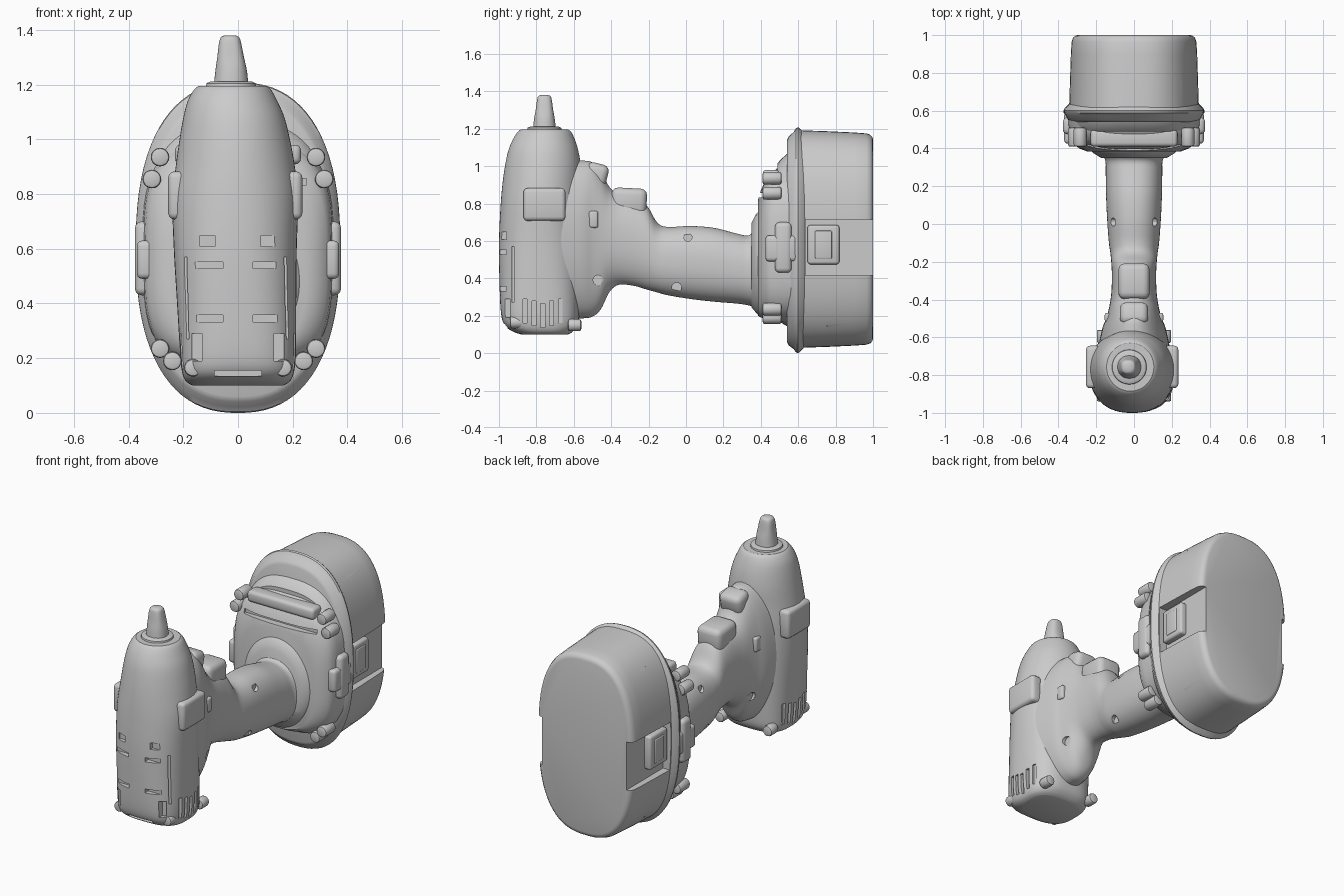
import bpy, bmesh, math
from mathutils import Matrix, Vector, Euler

def finish(name, bm, angle=35):
    bmesh.ops.recalc_face_normals(bm, faces=bm.faces)
    me = bpy.data.meshes.new(name)
    bm.to_mesh(me)
    bm.free()
    ob = bpy.data.objects.new(name, me)
    bpy.context.collection.objects.link(ob)
    if angle:
        smooth(ob, angle)
    return ob

def activate(ob):
    bpy.ops.object.select_all(action='DESELECT')
    ob.select_set(True)
    bpy.context.view_layer.objects.active = ob

def smooth(ob, angle=35):
    activate(ob)
    bpy.ops.object.shade_smooth_by_angle(angle=math.radians(angle))

def spline(secs, n):
    """Catmull-Rom interpolation between cross-sections."""
    out = []
    for i in range(len(secs) - 1):
        p = [secs[max(i - 1, 0)], secs[i], secs[i + 1], secs[min(i + 2, len(secs) - 1)]]
        for k in range(n):
            t = k / n
            out.append([0.5 * (2*b + (c - a)*t + (2*a - 5*b + 4*c - d)*t*t + (3*b - a - 3*c + d)*t**3)
                        for a, b, c, d in zip(*p)])
    return out + [list(secs[-1])]

def loft(name, axis, secs, n=1, seg=64, angle=35):
    """Skin superellipse sections (t, c1, c2, r1, r2, exponent) along y or z."""
    bm = bmesh.new()
    rings = []
    for t, c1, c2, r1, r2, e in (spline(secs, n) if n > 1 else secs):
        ring = []
        for k in range(seg):
            a = 2 * math.pi * (k + 0.5) / seg
            c, s = math.cos(a), math.sin(a)
            u = c1 + r1 * math.copysign(abs(c) ** (2 / e), c)
            v = c2 + r2 * math.copysign(abs(s) ** (2 / e), s)
            ring.append(bm.verts.new((u, t, v) if axis == 'y' else (u, v, t)))
        rings.append(ring)
    for a, b in zip(rings, rings[1:]):
        for k in range(seg):
            bm.faces.new((a[k], a[(k + 1) % seg], b[(k + 1) % seg], b[k]))
    bm.faces.new(rings[0])
    bm.faces.new(rings[-1])
    return finish(name, bm, angle)

def add_box(bm, c, s, rot=(0, 0, 0)):
    m = Matrix.Translation(c) @ Euler(rot).to_matrix().to_4x4() @ Matrix.Diagonal((*s, 1))
    return bmesh.ops.create_cube(bm, size=1, matrix=m)

def add_cyl(bm, c, r, depth, axis, seg=16):
    m = Matrix.Translation(c) @ Vector((0, 0, 1)).rotation_difference(Vector(axis)).to_matrix().to_4x4()
    bmesh.ops.create_cone(bm, cap_ends=True, segments=seg, radius1=r, radius2=r, depth=depth, matrix=m)

def box(name, c, s, bevel=0.02, rot=(0, 0, 0)):
    bm = bmesh.new()
    add_box(bm, c, s, rot)
    bmesh.ops.bevel(bm, geom=bm.edges[:], offset=bevel, segments=3, profile=0.5, affect='EDGES')
    return finish(name, bm, 40)

def cyl(name, c, r, depth, axis, bevel=0.01):
    bm = bmesh.new()
    add_cyl(bm, c, r, depth, axis, 20)
    rims = [e for e in bm.edges if any(len(f.verts) > 4 for f in e.link_faces)]
    bmesh.ops.bevel(bm, geom=rims, offset=bevel, segments=2, profile=0.5, affect='EDGES')
    return finish(name, bm, 40)

def cut(target, boxes=(), holes=()):
    """Carve mirrored boxes and round holes out of a part."""
    bm = bmesh.new()
    for c, s, rot in boxes:
        for m in ((1, -1) if c[0] else (1,)):
            add_box(bm, (c[0] * m, c[1], c[2]), s, (rot[0], rot[1] * m, rot[2] * m))
    for c, r, d, axis in holes:
        for m in (1, -1):
            add_cyl(bm, (c[0] * m, c[1], c[2]), r, d, axis)
    cutter = finish("cutter", bm, 0)
    cutter.hide_render = True
    mod = target.modifiers.new("cut", 'BOOLEAN')
    mod.operation, mod.object, mod.solver = 'DIFFERENCE', cutter, 'EXACT'
    activate(target)
    bpy.ops.object.modifier_apply(modifier=mod.name)
    bpy.data.objects.remove(cutter)
    smooth(target, 30)

O = (0, 0, 0)
X, Y = (1, 0, 0), (0, 1, 0)

# Motor housing: round nose above, squarer base below
housing = loft("motor_housing", 'z', [
    (0.10, 0, -0.755, 0.165, 0.125, 3), (0.115, 0, -0.765, 0.19, 0.16, 3),
    (0.15, 0, -0.775, 0.205, 0.195, 3), (0.22, 0, -0.78, 0.212, 0.21, 2.8),
    (0.40, -0.005, -0.78, 0.218, 0.218, 2.5), (0.60, -0.01, -0.78, 0.225, 0.22, 2.3),
    (0.78, -0.01, -0.775, 0.23, 0.217, 2.1), (0.90, -0.01, -0.77, 0.218, 0.212, 2),
    (1.00, -0.012, -0.765, 0.202, 0.203, 2), (1.08, -0.015, -0.763, 0.185, 0.188, 2),
    (1.14, -0.02, -0.76, 0.164, 0.167, 2), (1.18, -0.02, -0.757, 0.142, 0.145, 2),
    (1.195, -0.02, -0.757, 0.125, 0.128, 2)], n=4)
cuts = [((0.275, -0.86 + 0.047 * i, 0.225 - 0.012 * (2 - abs(i - 2))),
         (0.17, 0.022, 0.13), O) for i in range(5)]                            # side vents
cuts += [((0.115, -1.02, z), (0.12, 0.12, 0.025), O) for z in (0.54, 0.345)]   # front slots
cuts += [((0.112, -1.02, 0.628), (0.055, 0.12, 0.04), O),
         ((0.15, -0.99, 0.24), (0.035, 0.12, 0.10), O),
         ((0, -1.0, 0.145), (0.17, 0.14, 0.02), O),
         ((0.26, -0.925, 0.42), (0.23, 0.012, 0.30), O),                       # side panel seams
         ((0.265, -0.592, 0.42), (0.20, 0.012, 0.30), O)]
cut(housing, cuts)

# Nose ring and bit
loft("nose_ring", 'z', [(1.18, -0.025, -0.757, 0.095, 0.095, 2), (1.205, -0.025, -0.757, 0.09, 0.09, 2),
                        (1.212, -0.025, -0.757, 0.075, 0.075, 2)], seg=40)
loft("driver_bit", 'z', [
    (1.19, -0.025, -0.757, 0.064, 0.062, 2.2), (1.25, -0.025, -0.757, 0.058, 0.056, 2.3),
    (1.30, -0.027, -0.757, 0.049, 0.047, 2.8), (1.35, -0.029, -0.757, 0.041, 0.04, 2.8),
    (1.372, -0.029, -0.757, 0.034, 0.034, 2.4), (1.38, -0.029, -0.757, 0.02, 0.02, 2)], n=4, seg=32)

# Side pads and base corner screw bosses on the housing
for m in (1, -1):
    box("side_pad", (m * 0.205 - 0.01, -0.757, 0.795), (0.08, 0.225, 0.175), 0.022)
    for y, z in ((-0.905, 0.165), (-0.595, 0.15)):
        cyl("base_boss", (m * 0.165, y, z), 0.032, 0.07, Y)

# Neck and grip, swept from the housing back to the battery mount
profile = [  # y, lowest z, highest z, half width, exponent
    (-0.68, 0.18, 1.03, 0.195, 2.2), (-0.56, 0.185, 1.03, 0.17, 2.2), (-0.50, 0.195, 1.02, 0.148, 2.2),
    (-0.455, 0.235, 0.97, 0.135, 2.2), (-0.41, 0.325, 0.89, 0.126, 2.2), (-0.36, 0.365, 0.85, 0.12, 2.2),
    (-0.28, 0.36, 0.83, 0.117, 2.2), (-0.21, 0.34, 0.79, 0.12, 2.2), (-0.155, 0.325, 0.70, 0.125, 2.3),
    (-0.10, 0.31, 0.675, 0.133, 2.3), (0.02, 0.29, 0.68, 0.142, 2.3), (0.15, 0.275, 0.67, 0.148, 2.3),
    (0.27, 0.265, 0.64, 0.15, 2.3), (0.335, 0.255, 0.63, 0.152, 2.3), (0.37, 0.24, 0.67, 0.175, 2.2),
    (0.41, 0.20, 0.75, 0.22, 2.2)]
handle = loft("handle", 'y', [(y, 0, (a + b) / 2, w, (b - a) / 2, e) for y, a, b, w, e in profile], n=5)
cut(handle, holes=[((0.19, -0.05, 0.35), 0.027, 0.2, X), ((0.20, 0.01, 0.62), 0.022, 0.2, X),
                   ((0.21, -0.47, 0.39), 0.027, 0.2, X)])

# Trigger, the ledge above it and the direction switch
box("trigger", (0, -0.305, 0.81), (0.165, 0.19, 0.145), 0.035, (-0.05, 0, 0))
box("trigger_ledge", (0, -0.48, 0.95), (0.15, 0.12, 0.13), 0.035, (-0.25, 0, 0))
for m in (1, -1):
    box("direction_switch", (m * 0.125, -0.495, 0.715), (0.06, 0.05, 0.09), 0.012)

# Stepped mount between grip and battery
loft("mount_collar", 'y', [(0.35, 0, 0.47, 0.175, 0.225, 2), (0.375, 0, 0.48, 0.215, 0.265, 2),
                           (0.385, 0, 0.48, 0.225, 0.275, 2), (0.42, 0, 0.49, 0.25, 0.30, 2)])
mount = loft("mount_plate", 'y', [
    (0.385, 0, 0.51, 0.25, 0.31, 2.6), (0.40, 0, 0.53, 0.29, 0.34, 2.9), (0.425, 0, 0.555, 0.325, 0.37, 3.2),
    (0.45, 0, 0.565, 0.34, 0.395, 3.3), (0.49, 0, 0.575, 0.346, 0.415, 3.3), (0.57, 0, 0.585, 0.35, 0.425, 3.3)])
loft("mount_step", 'y', [(0.49, 0, 0.60, 0.325, 0.415, 2.8), (0.505, 0, 0.60, 0.335, 0.435, 2.8),
                         (0.545, 0, 0.605, 0.345, 0.465, 2.7), (0.58, 0, 0.605, 0.35, 0.48, 2.7)])
cut(mount, [((0.0, 0.40, 0.845), (0.50, 0.06, 0.025), O)])
box("mount_top_ledge", (0, 0.455, 0.945), (0.46, 0.09, 0.07), 0.02)
for m in (1, -1):
    for x, z in ((0.285, 0.935), (0.315, 0.855), (0.285, 0.235), (0.24, 0.19)):
        cyl("mount_screw_post", (m * x, 0.46, z), 0.034, 0.10, Y)
    box("side_clip", (m * 0.335, 0.51, 0.56), (0.07, 0.17, 0.14), 0.02)
    box("side_clip_bar", (m * 0.335, 0.52, 0.565), (0.084, 0.09, 0.27), 0.025)

# Battery rim: a raised lip around the pack
loft("battery_rim", 'y', [
    (0.54, 0, 0.60, 0.335, 0.54, 2.4), (0.55, 0, 0.60, 0.35, 0.56, 2.4), (0.575, 0, 0.602, 0.362, 0.58, 2.4),
    (0.588, 0, 0.604, 0.372, 0.60, 2.4), (0.60, 0, 0.604, 0.374, 0.604, 2.4),
    (0.615, 0, 0.604, 0.366, 0.592, 2.4), (0.635, 0, 0.605, 0.345, 0.57, 2.5)], seg=80)

# Battery pack with side notches and corner recesses
battery = loft("battery_pack", 'y', [
    (0.60, 0, 0.61, 0.345, 0.582, 2.6), (0.75, 0, 0.61, 0.341, 0.577, 2.6), (0.90, 0, 0.61, 0.336, 0.570, 2.6),
    (0.965, 0, 0.61, 0.332, 0.565, 2.6), (0.985, 0, 0.61, 0.325, 0.558, 2.6),
    (0.996, 0, 0.61, 0.313, 0.546, 2.6), (1.0, 0, 0.61, 0.30, 0.532, 2.6)], seg=80)
cut(battery, [((0.38, 0.84, 0.565), (0.18, 0.40, 0.30), O),
              ((0.295, 0.88, 1.065), (0.06, 0.26, 0.085), (0, -0.75, 0)),
              ((0.295, 0.88, 0.155), (0.06, 0.26, 0.085), (0, 0.75, 0))])
for m in (1, -1):
    box("release_latch", (m * 0.295, 0.735, 0.58), (0.07, 0.17, 0.21), 0.015)
    box("latch_grip", (m * 0.325, 0.735, 0.58), (0.02, 0.09, 0.15), 0.006)
